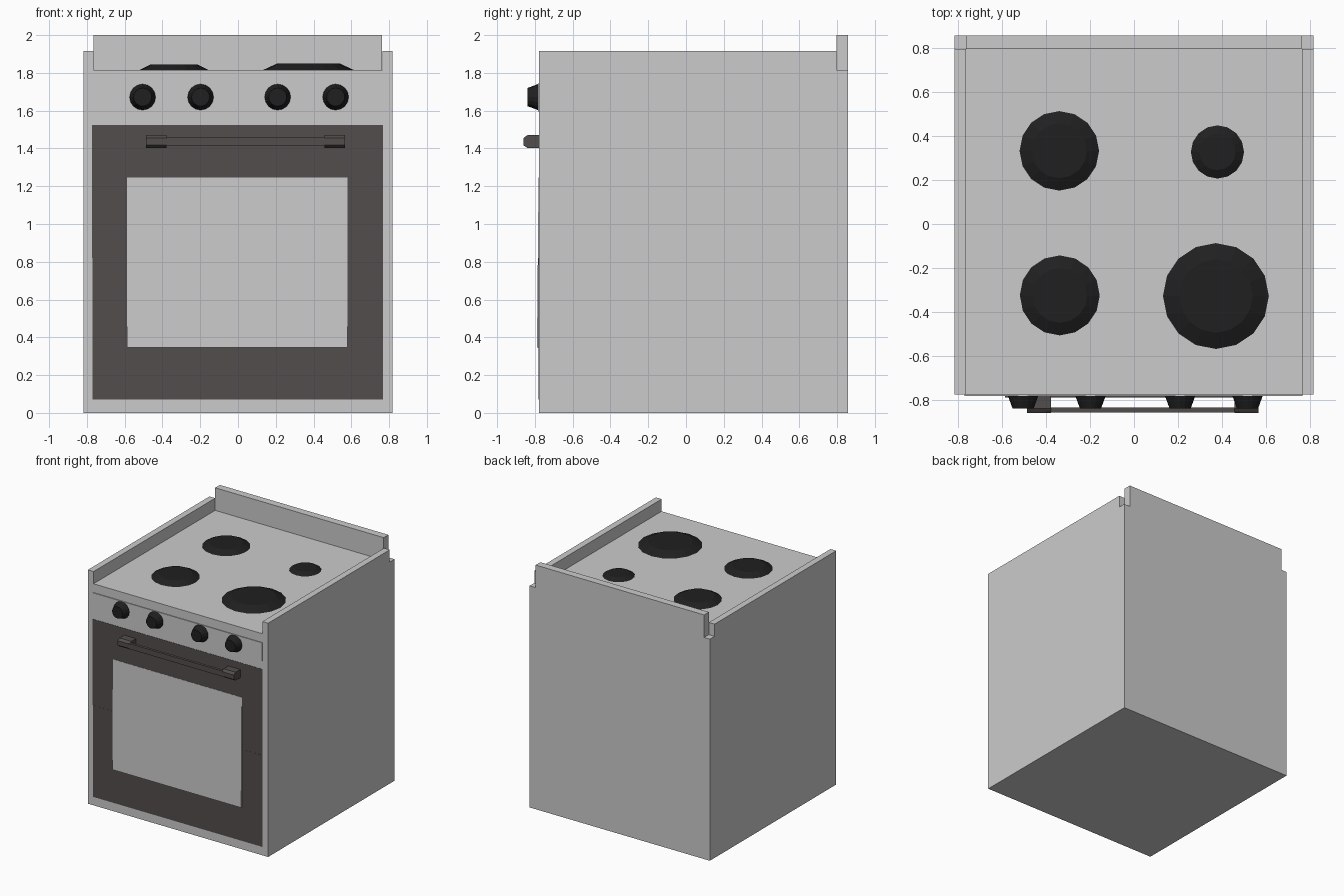
import bpy, bmesh
from math import pi
from mathutils import Matrix

if "Cube" in bpy.data.objects:
    bpy.data.objects.remove(bpy.data.objects["Cube"])

FRONT, BACK = -0.777, 0.858
W, DECK, RAIL = 0.817, 1.815, 1.915


def material(name, rgb):
    m = bpy.data.materials.new(name)
    m.diffuse_color = (*rgb, 1)
    m.use_nodes = True
    m.node_tree.nodes["Principled BSDF"].inputs["Base Color"].default_value = m.diffuse_color
    return m


BROWN = material("dark_brown", (0.085, 0.075, 0.072))
BLACK = material("black", (0.014, 0.014, 0.014))


def finish(name, bm, mat=None):
    bmesh.ops.recalc_face_normals(bm, faces=bm.faces)
    me = bpy.data.meshes.new(name)
    bm.to_mesh(me)
    bm.free()
    ob = bpy.data.objects.new(name, me)
    bpy.context.collection.objects.link(ob)
    if mat:
        me.materials.append(mat)
    return ob


def prism(name, profile, x0, x1, mat=None):
    """Extrude a (y, z) profile from x0 to x1."""
    bm = bmesh.new()
    face = bm.faces.new([bm.verts.new((x0, y, z)) for y, z in profile])
    ext = bmesh.ops.extrude_face_region(bm, geom=[face])["geom"]
    verts = [g for g in ext if isinstance(g, bmesh.types.BMVert)]
    bmesh.ops.translate(bm, verts=verts, vec=(x1 - x0, 0, 0))
    return finish(name, bm, mat)


def box(name, x0, x1, y0, y1, z0, z1, mat=None):
    return prism(name, [(y0, z0), (y1, z0), (y1, z1), (y0, z1)], x0, x1, mat)


def frustum(name, r0, r1, h, matrix, mat, sides=16):
    bm = bmesh.new()
    bmesh.ops.create_cone(bm, cap_ends=True, segments=sides, radius1=r0, radius2=r1,
                          depth=h, matrix=matrix @ Matrix.Translation((0, 0, h / 2)))
    return finish(name, bm, mat)


# Body: one block with the cooktop well and the back ledge cut away
body = box("body", -W, W, FRONT, BACK, 0, RAIL)
cutters = [box("well_cutter", -0.765, 0.765, -1, 1, DECK, 2.2),
           box("ledge_cutter", -1, 1, 0.797, 1, DECK, 2.2)]
for c in cutters:
    mod = body.modifiers.new(c.name, 'BOOLEAN')
    mod.operation, mod.solver, mod.object = 'DIFFERENCE', 'EXACT', c
    c.hide_render = True
bpy.context.view_layer.update()
baked = bpy.data.meshes.new_from_object(
    body.evaluated_get(bpy.context.evaluated_depsgraph_get()))
body.modifiers.clear()
body.data = baked
for c in cutters:
    bpy.data.objects.remove(c)

# Back splash panel
box("back_splash", -0.765, 0.762, 0.797, BACK, DECK, 2.0)

# Control panel, two door sections and the slightly tilted window
box("control_panel", -0.772, 0.768, FRONT - 0.006, FRONT + 0.01, 1.595, 1.743)
box("door_upper", -0.772, 0.768, FRONT - 0.002, FRONT + 0.01, 0.82, 1.525, BROWN)
box("door_lower", -0.770, 0.768, FRONT - 0.003, FRONT + 0.01, 0.07, 0.82, BROWN)
prism("window", [(FRONT - 0.012, 0.345), (FRONT, 0.345), (FRONT, 1.245),
                 (FRONT - 0.0035, 1.245)], -0.587, 0.581)

# Door handle: two chamfered brackets and a bar
bracket = [(FRONT, 1.402), (-0.84, 1.402), (-0.861, 1.418),
           (-0.861, 1.455), (-0.84, 1.470), (FRONT, 1.470)]
for side, x0, x1 in (("left", -0.487, -0.378), ("right", 0.457, 0.566)):
    prism(f"handle_bracket_{side}", bracket, x0, x1, BROWN)
box("handle_bar", -0.40, 0.48, -0.858, -0.836, 1.413, 1.458, BROWN)

# Control knobs
for i, x in enumerate((-0.505, -0.198, 0.210, 0.517)):
    frustum(f"knob_{i + 1}", 0.071, 0.048, 0.063,
            Matrix.Translation((x, FRONT, 1.672)) @ Matrix.Rotation(pi / 2, 4, 'X'), BLACK)

# Hot plates
plates = {"back_left": (-0.34, 0.333, 0.181, 0.125, 0.029),
          "back_right": (0.38, 0.328, 0.121, 0.083, 0.022),
          "front_left": (-0.338, -0.325, 0.182, 0.125, 0.029),
          "front_right": (0.373, -0.328, 0.241, 0.167, 0.034)}
for name, (x, y, r0, r1, h) in plates.items():
    frustum(f"hot_plate_{name}", r0, r1, h, Matrix.Translation((x, y, DECK)), BLACK)
